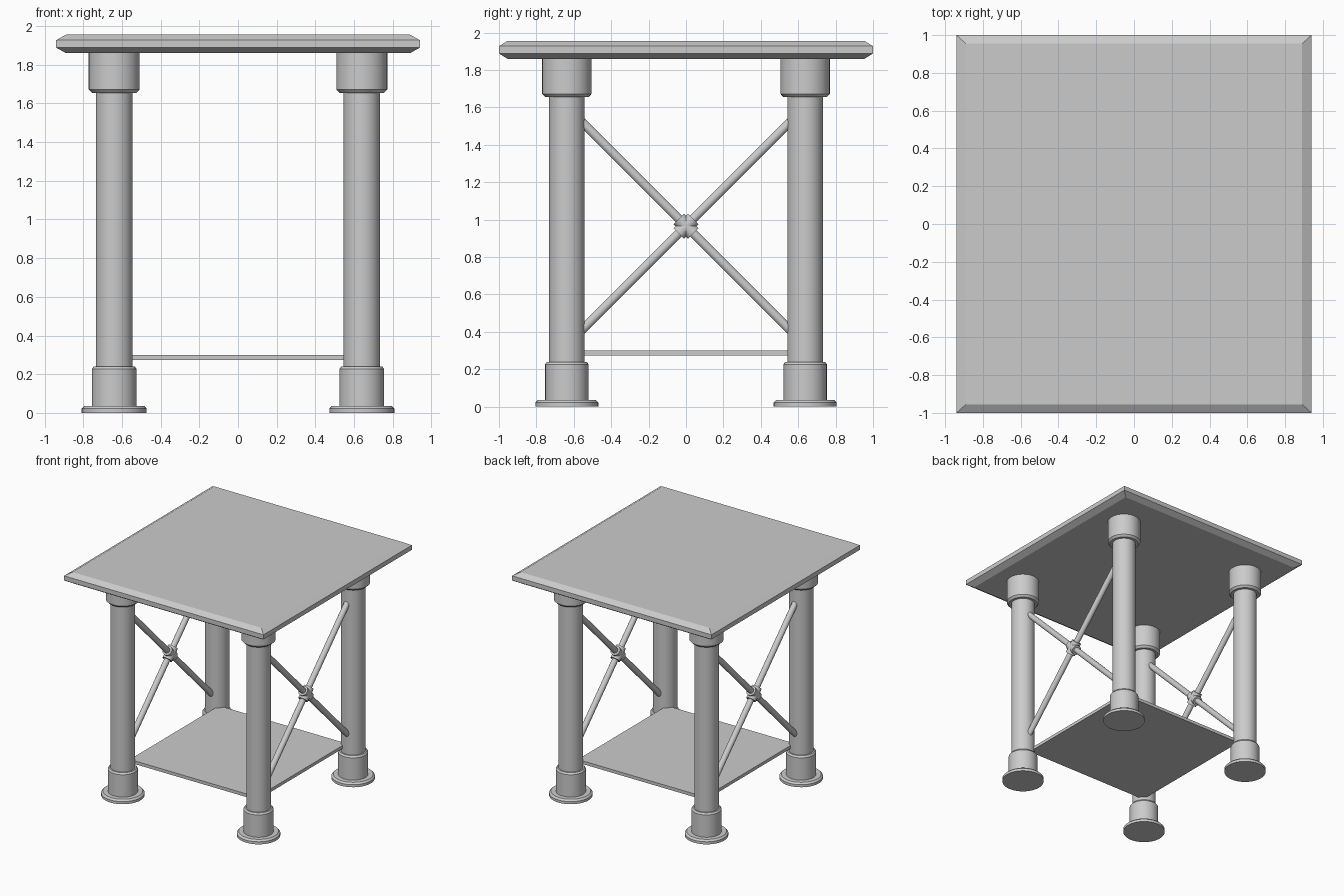
import bpy, bmesh, math
from mathutils import Vector, Matrix

if "Cube" in bpy.data.objects:
    bpy.data.objects.remove(bpy.data.objects["Cube"])

LEG_X, LEG_Y = 0.64, 0.637
BRACE_Z = 0.965


def finish(name, bm, smooth=True):
    bmesh.ops.recalc_face_normals(bm, faces=bm.faces)
    me = bpy.data.meshes.new(name)
    bm.to_mesh(me)
    bm.free()
    ob = bpy.data.objects.new(name, me)
    bpy.context.collection.objects.link(ob)
    if smooth:
        bpy.ops.object.select_all(action='DESELECT')
        ob.select_set(True)
        bpy.context.view_layer.objects.active = ob
        bpy.ops.object.shade_smooth_by_angle(angle=math.radians(30))
    return ob


def lathe(name, profile, loc, steps=40):
    """Spin a (radius, z) profile that starts and ends on the axis."""
    bm = bmesh.new()
    vs = [bm.verts.new((r, 0, z)) for r, z in profile]
    es = [bm.edges.new(p) for p in zip(vs, vs[1:])]
    bmesh.ops.spin(bm, geom=vs + es, cent=(0, 0, 0), axis=(0, 0, 1),
                   angle=2 * math.pi, steps=steps)
    bmesh.ops.remove_doubles(bm, verts=bm.verts, dist=1e-4)
    bmesh.ops.translate(bm, verts=bm.verts, vec=loc)
    return finish(name, bm)


def rod(name, a, b, r, segs=24):
    a, b = Vector(a), Vector(b)
    rot = (b - a).to_track_quat('Z', 'Y').to_matrix().to_4x4()
    bm = bmesh.new()
    bmesh.ops.create_cone(bm, cap_ends=True, segments=segs, radius1=r, radius2=r,
                          depth=(b - a).length,
                          matrix=Matrix.Translation((a + b) / 2) @ rot)
    return finish(name, bm)


def layered_slab(name, layers):
    """Stack rectangles given as (half x, half y, z)."""
    bm = bmesh.new()
    rings = [[bm.verts.new((sx * hx, sy * hy, z))
              for sx, sy in ((-1, -1), (1, -1), (1, 1), (-1, 1))] for hx, hy, z in layers]
    bm.faces.new(rings[0])
    bm.faces.new(rings[-1])
    for lo, hi in zip(rings, rings[1:]):
        for i in range(4):
            j = (i + 1) % 4
            bm.faces.new((lo[i], lo[j], hi[j], hi[i]))
    return finish(name, bm, smooth=False)


# Bevelled table top and thin lower shelf
layered_slab("table_top", [(0.89, 0.955, 1.86), (0.94, 1.0, 1.888),
                           (0.94, 1.0, 1.927), (0.89, 0.955, 1.955)])
layered_slab("lower_shelf", [(0.60, 0.60, 0.273), (0.60, 0.60, 0.30)])

# Four pipe legs with foot flange, lower collar and upper cap
foot = [(0, 0), (0.168, 0), (0.168, 0.022), (0.154, 0.036), (0.11, 0.036), (0, 0.036)]
collar = [(0, 0.03), (0.116, 0.03), (0.116, 0.226), (0.106, 0.24), (0, 0.24)]
cap = [(0, 1.655), (0.116, 1.655), (0.132, 1.672), (0.132, 1.865), (0, 1.865)]
pipe = [(0, 0.2), (0.095, 0.2), (0.095, 1.7), (0, 1.7)]
for sx, side in ((-1, "left"), (1, "right")):
    for sy, end in ((-1, "front"), (1, "back")):
        at = (sx * LEG_X, sy * LEG_Y, 0)
        for part, prof in (("foot", foot), ("collar", collar), ("cap", cap), ("leg", pipe)):
            lathe(f"{end}_{side}_{part}", prof, at)

    # Cross braces and the cross-shaped hub on each side
    for d, tag in ((1, "rising"), (-1, "falling")):
        for label, h, r in (("brace", 0.59, 0.024), ("hub", 0.039, 0.04)):
            rod(f"{side}_{tag}_{label}", (sx * LEG_X, -h, BRACE_Z - d * h),
                (sx * LEG_X, h, BRACE_Z + d * h), r)
